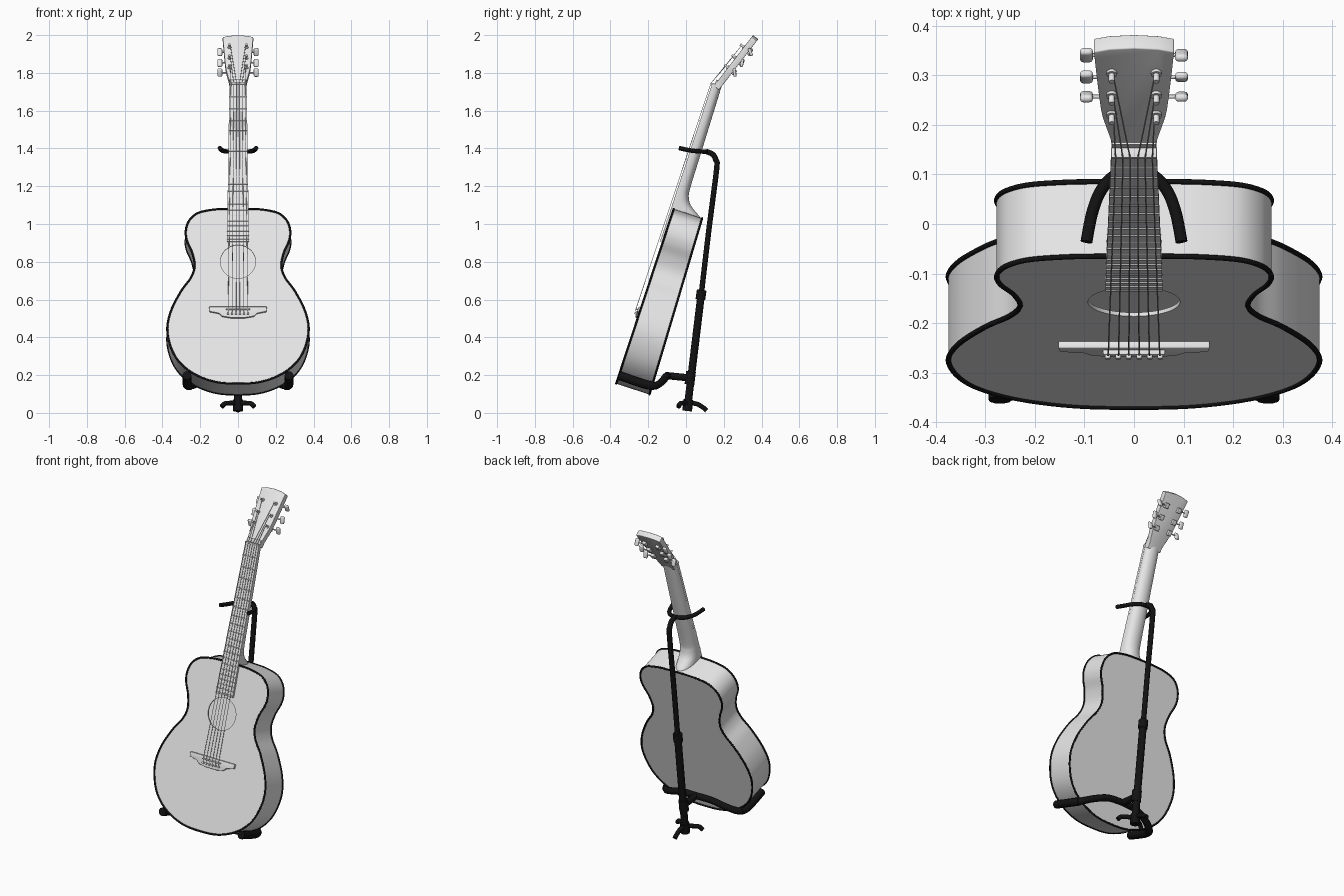
import bpy, bmesh, math
from mathutils import Matrix, Vector

if "Cube" in bpy.data.objects:
    bpy.data.objects.remove(bpy.data.objects["Cube"])


def material(name, v):
    m = bpy.data.materials.new(name)
    m.diffuse_color = (v, v, v, 1)
    m.use_nodes = True
    m.node_tree.nodes["Principled BSDF"].inputs["Base Color"].default_value = m.diffuse_color
    return m


GREY = material("light grey", 0.8)
BLACK = material("black", 0.006)

# Frames: guitar leans back, headstock leans back further, stand is upright
G = Matrix.Translation((0, -0.37, 0.155)) @ Matrix.Rotation(math.radians(-18.24), 4, 'X')
H = Matrix.Translation((0, 0.15, 1.735)) @ Matrix.Rotation(math.radians(-37.7), 4, 'X')
I = Matrix.Identity(4)


def finish(ob, mat, M, angle=35):
    """Apply modifiers, place, colour and smooth an object."""
    bpy.context.collection.objects.link(ob)
    ob.matrix_world = M
    bpy.ops.object.select_all(action='DESELECT')
    ob.select_set(True)
    bpy.context.view_layer.objects.active = ob
    bpy.ops.object.convert(target='MESH')
    ob = bpy.context.view_layer.objects.active
    ob.data.materials.clear()
    ob.data.materials.append(mat)
    bpy.ops.object.shade_smooth_by_angle(angle=math.radians(angle))
    return ob


def mesh_part(name, bm, mat, M, bevel=0, shell=0):
    bmesh.ops.recalc_face_normals(bm, faces=bm.faces[:])
    me = bpy.data.meshes.new(name)
    bm.to_mesh(me)
    bm.free()
    ob = bpy.data.objects.new(name, me)
    if bevel:
        b = ob.modifiers.new("bevel", 'BEVEL')
        b.width, b.segments, b.limit_method = bevel, 3, 'ANGLE'
    if shell:
        s = ob.modifiers.new("shell", 'SOLIDIFY')
        s.thickness, s.offset = shell, -1
    return finish(ob, mat, M)


def smooth(pts, closed=False, n=6):
    """Catmull-Rom curve through the points."""
    p = [Vector(q) for q in pts]
    k, out = len(p), []
    for i in range(k if closed else k - 1):
        g = (lambda j: p[j % k]) if closed else (lambda j: p[min(max(j, 0), k - 1)])
        a, b, c, d = g(i - 1), g(i), g(i + 1), g(i + 2)
        for s in range(n):
            t = s / n
            out.append(0.5 * (2 * b + (c - a) * t + (2 * a - 5 * b + 4 * c - d) * t * t
                              + (3 * b - a - 3 * c + d) * t ** 3))
    return out if closed else out + [p[-1]]


def tubes(name, paths, r, mat, M=I, closed=False, res=3):
    cu = bpy.data.curves.new(name, 'CURVE')
    cu.dimensions, cu.bevel_depth, cu.bevel_resolution, cu.use_fill_caps = '3D', r, res, True
    for path in paths:
        sp = cu.splines.new('POLY')
        sp.points.add(len(path) - 1)
        for pt, co in zip(sp.points, path):
            pt.co = (*co, 1)
        sp.use_cyclic_u = closed
    return finish(bpy.data.objects.new(name, cu), mat, M, 50)


def prism(name, pts, y0, y1, mat, M, bevel=0):
    bm = bmesh.new()
    f = bm.faces.new([bm.verts.new((x, y0, z)) for x, z in pts])
    ex = bmesh.ops.extrude_face_region(bm, geom=[f])
    bmesh.ops.translate(bm, vec=(0, y1 - y0, 0),
                        verts=[v for v in ex["geom"] if isinstance(v, bmesh.types.BMVert)])
    return mesh_part(name, bm, mat, M, bevel)


def boxes(name, items, mat, M, bevel=0):
    """items: (centre, size, turn about x)"""
    bm = bmesh.new()
    for c, s, a in items:
        bmesh.ops.create_cube(bm, size=1, matrix=Matrix.Translation(c)
                              @ Matrix.Rotation(a, 4, 'X') @ Matrix.Diagonal((*s, 1)))
    return mesh_part(name, bm, mat, M, bevel)


# Body: hollow box with a round sound hole
half = [(0, 0), (.13, .012), (.25, .065), (.335, .155), (.374, .285), (.357, .40), (.302, .515),
        (.25, .59), (.23, .655), (.243, .73), (.27, .795), (.277, .85), (.26, .907),
        (.215, .95), (.14, .969), (.07, .974), (0, .975)]
outline = smooth(half + [(-x, z) for x, z in half[-2:0:-1]], closed=True)
front = [(x, 0, z) for x, z in outline]
back = [(x, .186 - .028 * z, z) for x, z in outline]
bm = bmesh.new()
fv = [bm.verts.new(c) for c in front]
bv = [bm.verts.new(c) for c in back]
hv = [bm.verts.new((.093 * math.cos(a), 0, .68 + .093 * math.sin(a)))
      for a in (i * math.tau / 48 for i in range(48))]
n = len(fv)
for i in range(n):
    j = (i + 1) % n
    bm.faces.new((fv[i], fv[j], bv[j], bv[i]))
bm.faces.new(bv)
rim = [bm.edges.get((fv[i], fv[(i + 1) % n])) for i in range(n)]
rim += [bm.edges.new((hv[i], hv[(i + 1) % 48])) for i in range(48)]
bmesh.ops.triangle_fill(bm, edges=rim, use_beauty=True, normal=(0, -1, 0))
mesh_part("body", bm, GREY, G, shell=.008)
tubes("body_binding", [front, back], .0055, BLACK, G, closed=True, res=2)

# Neck with heel: lofted D-shaped sections (length, depth)
bm = bmesh.new()
rings = []
for L, d in smooth([(.965, .152), (.98, .14), (1.0, .108), (1.02, .08), (1.05, .06), (1.1, .049),
                    (1.3, .045), (1.66, .038), (1.685, .036)], n=4):
    w = .056 - .011 * (L - .97) / .69
    rings.append([bm.verts.new((w * math.cos(a), d * math.sin(a) ** .8 if 0 < i < 16 else 0, L))
                  for i, a in ((i, i * math.pi / 16) for i in range(17))])
for a, b in zip(rings, rings[1:]):
    for i in range(17):
        j = (i + 1) % 17
        bm.faces.new((a[i], a[j], b[j], b[i]))
bm.faces.new(rings[0])
bm.faces.new(rings[-1])
mesh_part("neck", bm, GREY, G)

# Fretboard, frets and nut
NUT, SCALE, END = 1.663, 1.263, .788


def width(L):
    return .046 + .012 * (NUT - L) / (NUT - END)


prism("fretboard", [(-.058, END), (.058, END), (.046, NUT), (-.046, NUT)], -.014, .001, GREY, G)
fret_at = [NUT - SCALE * (1 - 2 ** (-k / 12)) for k in range(1, 21)]
tubes("frets", [[(-width(L), -.014, L), (width(L), -.014, L)] for L in fret_at],
      .0025, GREY, G, res=2)
boxes("nut", [((0, -.008, NUT + .004), (.092, .024, .009), 0)], GREY, G, .002)

# Headstock
hs = [(.045, -.005), (.047, .03), (.058, .08), (.066, .125), (.074, .22), (.081, .322)]
hs = [tuple(p) for p in smooth(hs, n=4)]
top = [(.05, .331), (0, .335), (-.05, .331)]
prism("headstock", hs + top + [(-x, z) for x, z in hs[::-1]], 0, .035, GREY, H, .003)

# Tuners: posts, washers, housings, shafts and keys on both sides
rows = [.118, .183, .255]
posts, washers, shafts, housings, keys = [], [], [], [], []
for side in (-1, 1):
    for k, s in enumerate(rows):
        x = side * .045
        posts.append([(x, .01, s), (x, -.024, s)])
        washers.append([(x, .002, s), (x, -.006, s)])
        shafts.append([(x, .044, s), (side * .09, .044, s)])
        housings.append(((x, .042, s), (.024, .018, .03), 0))
        turn = [(.9, .3, .2), (.8, .5, 1.0)][side > 0][k]
        keys.append(((side * .096, .044, s), (.026, .016, .044), turn))
tubes("tuner_posts", posts, .006, GREY, H)
tubes("tuner_washers", washers, .011, GREY, H)
tubes("tuner_shafts", shafts, .004, GREY, H)
boxes("tuner_housings", housings, GREY, H, .003)
boxes("tuner_keys", keys, GREY, H, .007)

# Bridge, saddle and pins
prism("bridge", [(-.153, .425), (.153, .425), (.15, .398), (.10, .388), (.085, .372), (.04, .364),
                 (-.04, .364), (-.085, .372), (-.10, .388), (-.15, .398)], -.014, .002, GREY, G, .003)
boxes("saddle", [((0, -.015, .408), (.125, .016, .007), 0)], GREY, G, .002)
xs = [(i - 2.5) / 2.5 for i in range(6)]
tubes("bridge_pins", [[(.053 * t, -.01, .386), (.053 * t, -.024, .386)] for t in xs], .006, GREY, G)

# Strings: pin, saddle, nut, then on to the tuner posts
to_guitar = G.inverted() @ H
paths = []
for i, t in enumerate(xs):
    row = rows[i] if i < 3 else rows[5 - i]
    post = to_guitar @ Vector((math.copysign(.041, t), -.014, row))
    paths.append([(.053 * t, -.016, .386), (.052 * t, -.024, .408), (.037 * t, -.021, NUT + .004), post])
tubes("strings", paths, .0015, GREY, G, res=1)

# Stand pole and collars
tubes("stand_lower_pole", [[(0, .008, .03), (0, .082, .64)]], .021, BLACK)
tubes("stand_collars", [[(0, .076, .60), (0, .083, .65)], [(0, .018, .15), (0, .027, .22)]],
      .027, BLACK)
tubes("stand_upper_pole", [smooth([(0, .08, .62), (0, .12, .96), (0, .162, 1.29), (0, .159, 1.335),
                                   (0, .142, 1.368), (0, .105, 1.385)])], .015, BLACK)

# Neck yoke
arm = [(0, .108, 1.383), (.04, .097, 1.383), (.068, .065, 1.385), (.085, .02, 1.39), (.096, -.036, 1.402)]
tubes("neck_yoke", [smooth(arm), smooth([(-x, y, z) for x, y, z in arm])], .012, BLACK)

# Lower cradle with padded arms
arm = [(0, -.098, .197), (.1, -.105, .193), (.19, -.128, .165), (.25, -.165, .143), (.27, -.22, .152)]
pad = [(.255, -.172, .143), (.27, -.22, .152), (.27, -.355, .198)]
for name, path, r in (("cradle", arm, .02), ("cradle_pads", pad, .024)):
    tubes(name, [smooth(path), smooth([(-x, y, z) for x, y, z in path])], r, BLACK)
tubes("cradle_link", [[(0, .022, .185), (0, -.1, .197)]], .02, BLACK)

# Three-legged base
legs = []
for deg, tip in ((90, .012), (210, .032), (330, .032)):
    c, s = math.cos(math.radians(deg)), math.sin(math.radians(deg))
    legs.append(smooth([(0, .01, .052), (.045 * c, .01 + .045 * s, .05 + .2 * (tip - .022)),
                        (.08 * c, .01 + .08 * s, tip + .017), (.1 * c, .01 + .1 * s, tip)]))
tubes("base_legs", legs, .013, BLACK)
tubes("base_hub", [[(0, .006, .01), (0, .013, .07)]], .027, BLACK)
